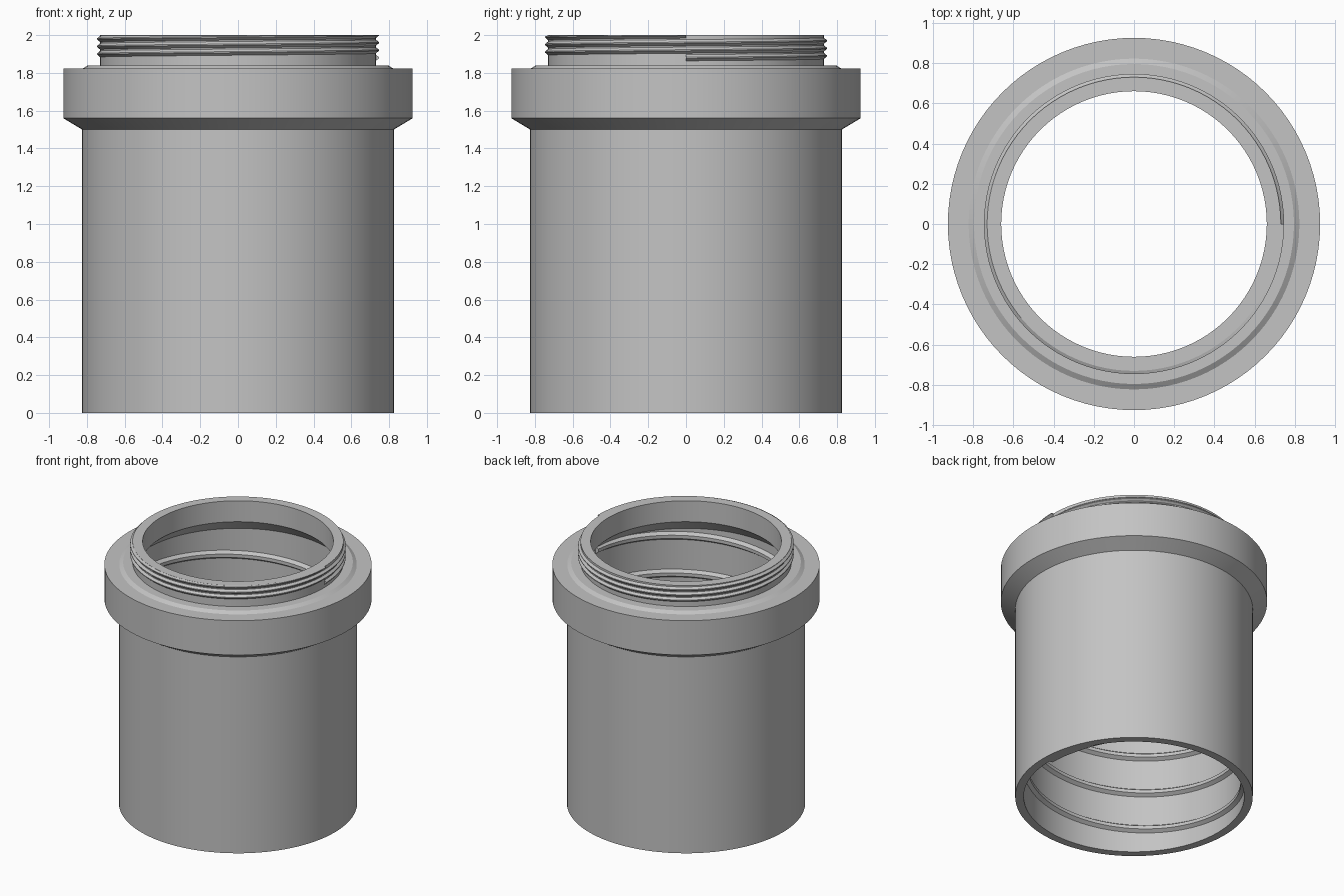
import bpy, bmesh, math

cube = bpy.data.objects.get("Cube")
if cube:
    bpy.data.objects.remove(cube, do_unlink=True)

SEGMENTS = 96

grey = bpy.data.materials.new("plain grey")
grey.use_nodes = True
COLOUR = (0.55, 0.55, 0.55, 1)
grey.diffuse_color = COLOUR
grey.node_tree.nodes["Principled BSDF"].inputs["Base Color"].default_value = COLOUR


def finish(name, bm):
    """Turn a bmesh into a smooth-shaded object that keeps its hard edges."""
    bmesh.ops.recalc_face_normals(bm, faces=bm.faces)
    mesh = bpy.data.meshes.new(name)
    bm.to_mesh(mesh)
    bm.free()
    mesh.materials.append(grey)
    obj = bpy.data.objects.new(name, mesh)
    bpy.context.collection.objects.link(obj)
    bpy.ops.object.select_all(action='DESELECT')
    obj.select_set(True)
    bpy.context.view_layer.objects.active = obj
    bpy.ops.object.shade_smooth_by_angle(angle=math.radians(25))
    return obj


def sweep(bm, rings, closed):
    """Bridge neighbouring cross-sections with quads; cap the ends if open."""
    pairs = list(zip(rings, rings[1:]))
    if closed:
        pairs.append((rings[-1], rings[0]))
    for a, b in pairs:
        for i in range(len(a)):
            j = (i + 1) % len(a)
            bm.faces.new((a[i], a[j], b[j], b[i]))
    if not closed:
        bm.faces.new(rings[0])
        bm.faces.new(rings[-1])


def section(bm, profile, angle):
    return [bm.verts.new((r * math.cos(angle), r * math.sin(angle), z))
            for r, z in profile]


def lathe(name, profile):
    bm = bmesh.new()
    rings = [section(bm, profile, math.tau * k / SEGMENTS) for k in range(SEGMENTS)]
    sweep(bm, rings, True)
    return finish(name, bm)


def thread(name, root, crest, base, tip, pitch, start, turns):
    """Right-handed helical ridge, trimmed flush at the ends of the body."""
    bm = bmesh.new()
    rings = []
    for k in range(round(turns * SEGMENTS) + 1):
        z = start + pitch * k / SEGMENTS
        profile = [(root, z - base / 2), (crest, z - tip / 2),
                   (crest, z + tip / 2), (root, z + base / 2)]
        profile = [(r, min(max(h, 0), 2)) for r, h in profile]
        rings.append(section(bm, profile, math.tau * k / SEGMENTS))
    sweep(bm, rings, False)
    return finish(name, bm)


# Hollow body with flared collar, narrow neck and wide lower bore
lathe("adapter_body", [
    (0.766, 0), (0.825, 0), (0.825, 1.5), (0.925, 1.56), (0.925, 1.823),
    (0.822, 1.823), (0.795, 1.84), (0.73, 1.84), (0.73, 2),
    (0.66, 2), (0.66, 1.84), (0.766, 1.74),
])

# Coarse thread inside the lower bore
thread("inner_thread", 0.769, 0.74, 0.065, 0.025, 0.288, 0, 6)

# Fine thread around the neck
thread("neck_thread", 0.728, 0.746, 0.036, 0.006, 0.04, 1.88, 3)
